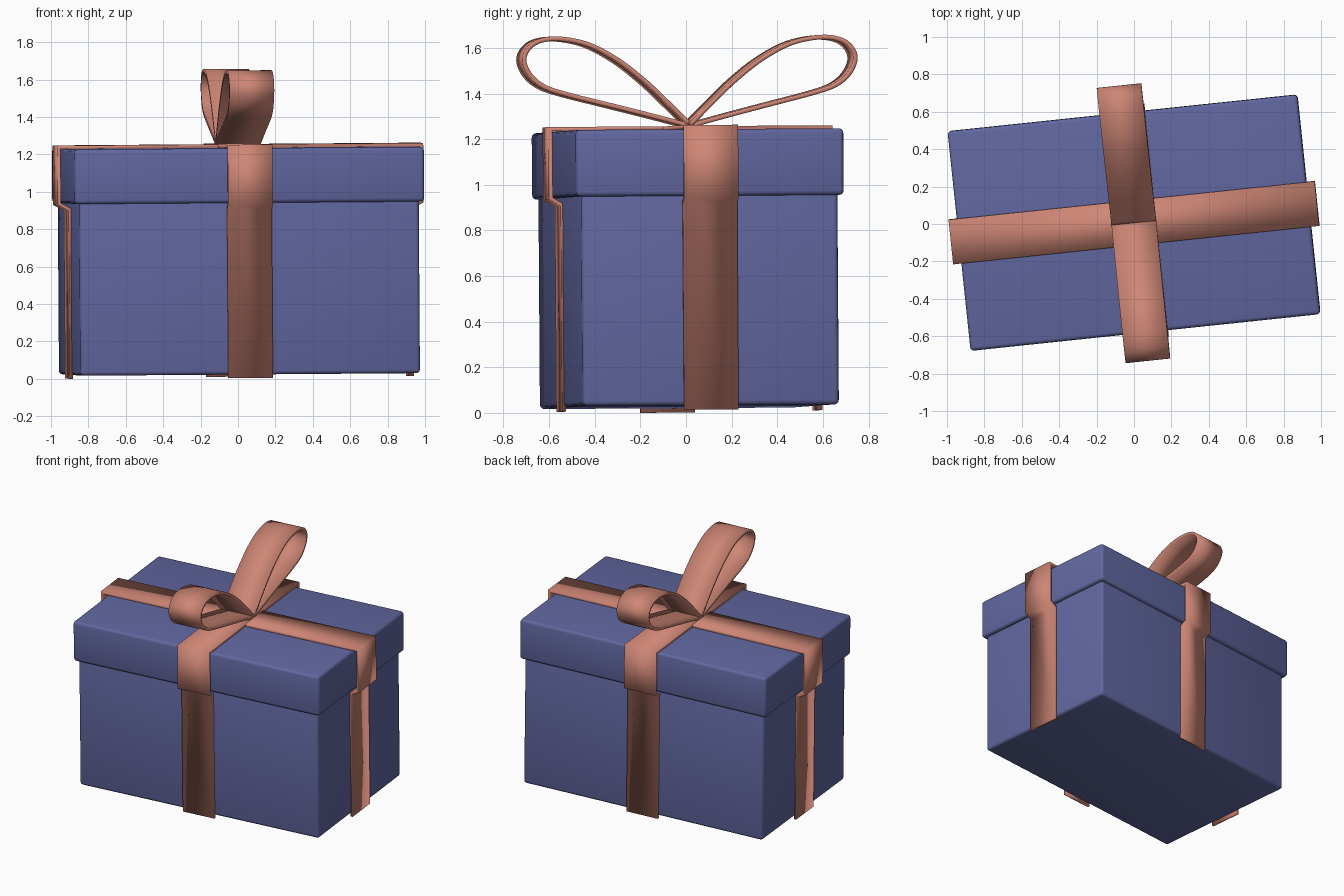
import bpy, bmesh, math
from mathutils import Matrix, Vector

if "Cube" in bpy.data.objects:
    bpy.data.objects.remove(bpy.data.objects["Cube"])

# Whole gift is turned 6 degrees and leans very slightly
POSE = (Matrix.Translation((0.008, 0.015, 0))
        @ Matrix.Rotation(math.radians(0.4), 4, 'X')
        @ Matrix.Rotation(math.radians(-0.4), 4, 'Y')
        @ Matrix.Rotation(math.radians(6), 4, 'Z'))
RIBBON_W = 0.24
T = 0.018


def material(name, rgb):
    m = bpy.data.materials.new(name)
    m.diffuse_color = (*rgb, 1)
    m.use_nodes = True
    m.node_tree.nodes["Principled BSDF"].inputs["Base Color"].default_value = m.diffuse_color
    return m


BLUE = material("blue_card", (0.12, 0.135, 0.35))
PINK = material("salmon_ribbon", (0.62, 0.24, 0.18))


def finish(name, bm, mat, turn=0.0):
    me = bpy.data.meshes.new(name)
    bm.to_mesh(me)
    bm.free()
    me.materials.append(mat)
    ob = bpy.data.objects.new(name, me)
    bpy.context.collection.objects.link(ob)
    ob.matrix_world = POSE @ Matrix.Rotation(turn, 4, 'Z')
    bpy.ops.object.select_all(action='DESELECT')
    ob.select_set(True)
    bpy.context.view_layer.objects.active = ob
    bpy.ops.object.shade_smooth_by_angle(angle=math.radians(35))
    return ob


def rounded_box(name, hx, hy, z0, z1):
    bm = bmesh.new()
    bmesh.ops.create_cube(bm, size=1, matrix=Matrix.Translation((0, 0, (z0 + z1) / 2))
                          @ Matrix.Diagonal((2 * hx, 2 * hy, z1 - z0, 1)))
    bmesh.ops.bevel(bm, geom=bm.edges[:], offset=0.02, segments=3, profile=0.5,
                    affect='EDGES')
    return finish(name, bm, BLUE)


def ribbon(name, path, turn, thickness=T):
    # sweep a side profile (u, z) across the ribbon width, then thicken it
    bm = bmesh.new()
    rows = [[bm.verts.new((u, s * RIBBON_W / 2, z)) for s in (-1, 1)] for u, z in path]
    for a, b in zip(rows, rows[1:]):
        bm.faces.new((a[0], b[0], b[1], a[1]))
    ob = finish(name, bm, PINK, turn)
    mod = ob.modifiers.new("thickness", 'SOLIDIFY')
    mod.thickness = thickness
    mod.offset = 0
    mod.use_even_offset = True
    return ob


def smooth_path(pts, steps=6):
    # Catmull-Rom curve through the points
    p = [Vector(q) for q in pts]
    p = [2 * p[0] - p[1]] + p + [2 * p[-1] - p[-2]]
    out = []
    for a, b, c, d in zip(p, p[1:], p[2:], p[3:]):
        for i in range(steps):
            t = i / steps
            out.append(0.5 * (2 * b + (c - a) * t + (2 * a - 5 * b + 4 * c - d) * t * t
                              + (3 * b - a - 3 * c + d) * t ** 3))
    return out + [p[-2]]


# Box and lid
rounded_box("box_body", 0.913, 0.565, 0.027, 0.97)
rounded_box("box_lid", 0.94, 0.59, 0.945, 1.237)


# Ribbons over the lid and down all four sides, stepping in below the lid
def band(name, lid_u, body_u, top, turn):
    half = [(lid_u, top), (lid_u, 0.942), (body_u, 0.912), (body_u, 0.008)]
    ribbon(name, [(-u, z) for u, z in reversed(half)] + half, turn)


band("ribbon_long", 0.975, 0.916, 1.246, 0)
band("ribbon_short", 0.617, 0.565, 1.247, math.pi / 2)

# Two bow loops
LOOP = [(0.0, 1.262), (0.1, 1.362), (0.2, 1.457), (0.32, 1.55), (0.45, 1.618),
        (0.58, 1.643), (0.67, 1.63), (0.718, 1.59), (0.729, 1.54), (0.70, 1.48),
        (0.64, 1.432), (0.54, 1.398), (0.36, 1.352), (0.18, 1.306), (0.0, 1.258)]
for side, turn in (("back", math.pi / 2), ("front", -math.pi / 2)):
    ribbon("bow_loop_" + side, smooth_path(LOOP), turn, 0.02)
